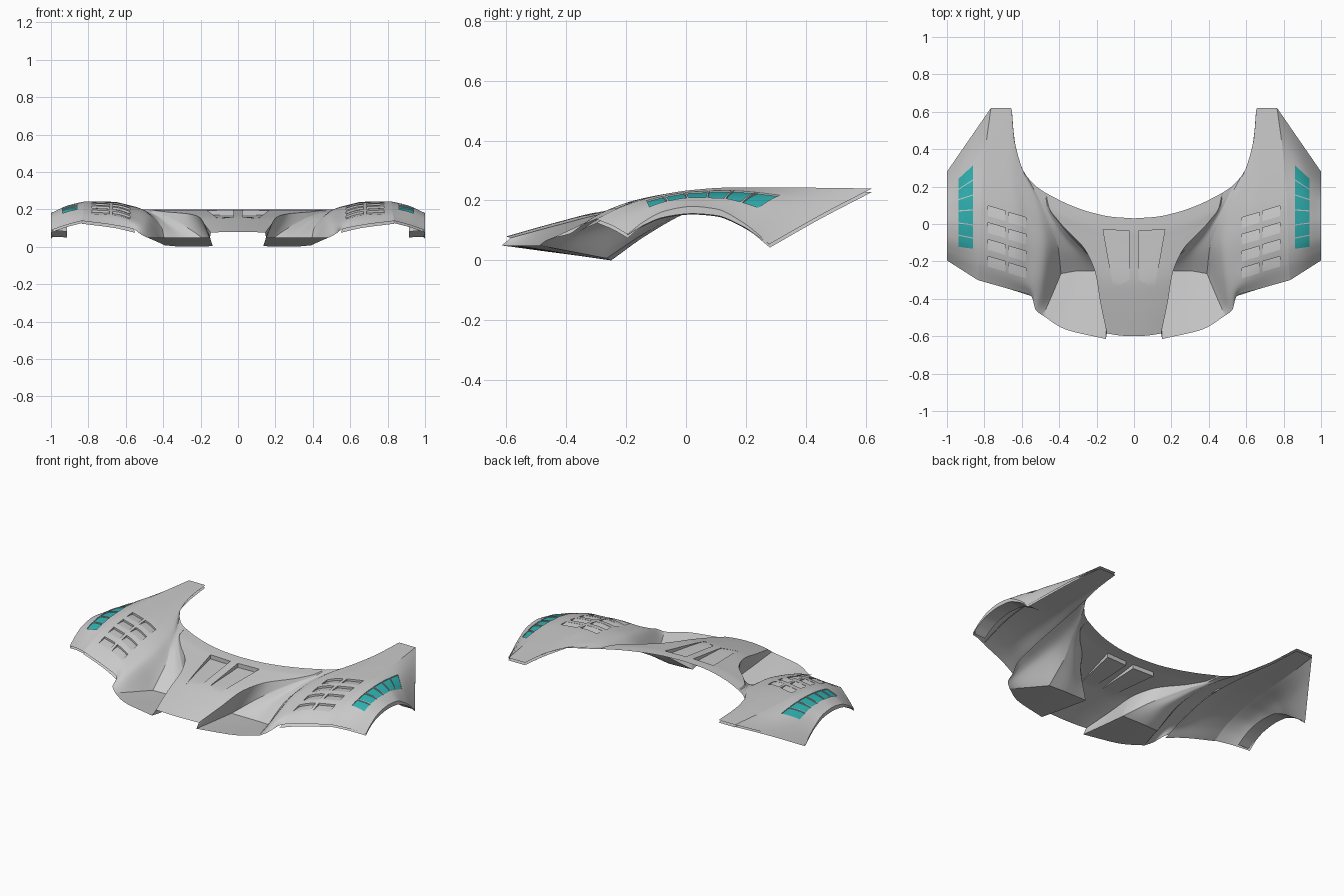
import bpy, bmesh, math
from mathutils import Vector

if "Cube" in bpy.data.objects:
    bpy.data.objects.remove(bpy.data.objects["Cube"])


def curve(pts, n, breaks=()):
    """Overshoot-free cubic through pts, n steps per span, with corners at breaks."""
    if breaks:
        b = breaks[0]
        rest = [k - b for k in breaks[1:]]
        return curve(pts[:b + 1], n)[:-1] + curve(pts[b:], n, rest)
    d = [b - a for a, b in zip(pts, pts[1:])]

    def tangent(i):
        if i == 0:
            return d[0]
        if i == len(d):
            return d[-1]
        return Vector([2 * p * q / (p + q) if p * q > 0 else 0
                       for p, q in zip(d[i - 1], d[i])])
    out = []
    for i in range(len(d)):
        m0, m1 = tangent(i), tangent(i + 1)
        for k in range(n):
            t = k / n
            out.append(pts[i] * (2*t**3 - 3*t*t + 1) + m0 * (t**3 - 2*t*t + t)
                       + pts[i + 1] * (3*t*t - 2*t**3) + m1 * (t**3 - t*t))
    return out + [pts[-1]]


def loft(columns, nu=8, nv=8, across=(), along={}):
    """Smooth patch; each column is a list of points running front to rear."""
    cols = [curve([Vector(p) for p in c], nu, along.get(i, ())) for i, c in enumerate(columns)]
    rows = [curve(list(r), nv, across) for r in zip(*cols)]
    bm = bmesh.new()
    vs = [[bm.verts.new(p) for p in r] for r in rows]
    for a, b in zip(vs, vs[1:]):
        for j in range(len(a) - 1):
            bm.faces.new((a[j], a[j + 1], b[j + 1], b[j]))
    return bm


def recess(bm, poly, depth, mat=0):
    """Cut a plan-view convex polygon (counter-clockwise) and sink it by depth(x, y)."""
    P = [Vector((x, y, 0)) for x, y in poly]
    lo = [min(p[k] for p in P) for k in (0, 1)]
    hi = [max(p[k] for p in P) for k in (0, 1)]

    def near():
        return [f for f in bm.faces if all(
            min(v.co[k] for v in f.verts) <= hi[k] and max(v.co[k] for v in f.verts) >= lo[k]
            for k in (0, 1))]
    sides = [(a, Vector((a.y - b.y, b.x - a.x, 0)).normalized())
             for a, b in zip(P, P[1:] + P[:1])]
    for co, no in sides:
        fs = near()
        geom = list({v for f in fs for v in f.verts}) + list({e for f in fs for e in f.edges}) + fs
        bmesh.ops.bisect_plane(bm, geom=geom, dist=1e-5, plane_co=co, plane_no=no)
    inside = [f for f in near() if all(
        (f.calc_center_median() - co).dot(no) > 0 for co, no in sides)]
    res = bmesh.ops.extrude_face_region(bm, geom=inside)['geom']
    bmesh.ops.delete(bm, geom=[f for f in inside if f.is_valid], context='FACES')
    for v in res:
        if isinstance(v, bmesh.types.BMVert):
            v.co.z -= depth(v.co.x, v.co.y)
        elif isinstance(v, bmesh.types.BMFace):
            v.material_index = mat


def finish(bm, name, mat=None):
    me = bpy.data.meshes.new(name)
    bm.to_mesh(me)
    bm.free()
    ob = bpy.data.objects.new(name, me)
    bpy.context.collection.objects.link(ob)
    if mat:
        me.materials.append(None)
        me.materials.append(mat)
    bpy.ops.object.select_all(action='DESELECT')
    ob.select_set(True)
    bpy.context.view_layer.objects.active = ob
    bpy.ops.object.shade_smooth_by_angle(angle=math.radians(30))
    m = ob.modifiers.new("mirror", 'MIRROR')
    m.merge_threshold = 0.0005
    return ob


def lower(column, d):
    return [(x, y, z - d) for x, y, z in column]


# Shared seams, front to rear
panel_edge = [(.145, -.585, .075), (.18, -.42, .12), (.205, -.27, .157), (.26, -.14, .175),
              (.39, 0, .187), (.455, .09, .196), (.47, .165, .2)]
crease = [(.835, -.3, .138), (.827, -.2, .185), (.825, -.1, .215), (.82, .02, .235),
          (.815, .15, .243), (.80, .35, .243), (.765, .62, .24)]

# Centre bonnet panel with two ramped air outlets
spine = [(-.6, .08), (-.44, .125), (-.3, .16), (-.2, .174), (-.1, .187), (-.03, .196), (.03, .2)]
cols = []
for s in (0, .25, .5, .75, 1):
    cols.append([(e[0] * s, y + (e[1] - y) * s**2, z + (e[2] - z) * s**2)
                 for (y, z), e in zip(spine, panel_edge)])
bonnet = loft(cols)
recess(bonnet, [(.025, -.30), (.11, -.34), (.165, -.03), (.025, -.037)],
       lambda x, y: .001 + max(0, y + .32) * .085)
finish(bonnet, "bonnet_panel")

# Fender with air scoop: wall, flat floor plate, outer wall, ridge, crown
scoop_in = [(.15, -.615, .05), (.142, -.43, .025), (.135, -.255, .003), (.26, -.15, .095),
            (.40, 0, .168), (.462, .092, .188), (.475, .168, .198)]
scoop_mid = [(.37, -.562, .05), (.31, -.4, .022), (.28, -.25, 0), (.335, -.13, .085),
             (.425, 0, .157), (.478, .1, .186), (.525, .203, .201)]
scoop_out = [(.487, -.49, .05), (.44, -.385, .03), (.39, -.265, .007), (.405, -.13, .095),
             (.455, .01, .166), (.497, .11, .191), (.57, .25, .21)]
ridge = [(.525, -.46, .07), (.505, -.36, .108), (.49, -.25, .14), (.482, -.12, .17),
         (.50, .02, .193), (.525, .13, .206), (.612, .325, .225)]
shoulder = [(.55, -.385, .09), (.565, -.32, .135), (.565, -.21, .168), (.565, -.08, .198),
            (.575, .06, .216), (.59, .18, .224), (.645, .48, .236)]
crown = [(.66, -.35, .115), (.65, -.28, .16), (.65, -.18, .197), (.645, -.05, .222),
         (.65, .1, .236), (.67, .28, .24), (.657, .62, .24)]
fender = loft([panel_edge, scoop_in, scoop_mid, scoop_out, ridge, shoulder, crown, crease],
              across=[1, 3], along={1: [2], 2: [2], 3: [2]})

# Slanted louvres in two columns
for x0, top in ((.578, .015), (.688, .05)):
    for k in range(4):
        y = top - .09 * k
        recess(fender, [(x0, y - .035), (x0 + .092, y - .008), (x0 + .092, y + .047), (x0, y + .02)],
               lambda x, y2, x0=x0, y=y: .001 + .2 * max(0, y2 - (y - .035 + .29 * (x - x0))))
finish(fender, "fender_with_scoop")

# Plain liner closing the louvres from below
finish(loft([lower(c, .015) for c in (shoulder, crown, crease)]), "fender_liner")

# Outer wheel arch panel with coloured vents
arch = [(1, -.195, .087), (1, -.14, .13), (1, -.07, .165), (1, .02, .18),
        (1, .1, .172), (1, .185, .13), (1, .28, .055)]
swell = [.004, .008, .012, .012, .014, .016, .004]
middle = [tuple((p + q) / 2 + (s if k == 2 else 0) for k, (p, q) in enumerate(zip(a, b)))
          for a, b, s in zip(crease, arch, swell)]
side = loft([crease, middle, arch])
teal = bpy.data.materials.new("teal")
teal.diffuse_color = (.03, .45, .45, 1)
teal.use_nodes = True
teal.node_tree.nodes["Principled BSDF"].inputs["Base Color"].default_value = teal.diffuse_color
inner = [-.135, -.075, -.005, .075, .155, .235, .315]
outer = [-.125, -.06, .005, .07, .13, .185, .245]
for i in range(6):
    g = .003
    recess(side, [(.862, inner[i] + g), (.938, outer[i] + g),
                  (.938, outer[i + 1] - g), (.862, inner[i + 1] - g)],
           lambda x, y: .005, mat=1)
finish(side, "wheel_arch_panel", teal)
finish(loft([lower(c, .012) for c in (crease, middle, arch)]), "wheel_arch_liner")

# Rim and inward lip under the wheel arch
drop = [.002, .012, .02, .024, .022, .014, .002]
rim = [(x, y, z - d) for (x, y, z), d in zip(arch, drop)]
lip = [(.915, y, z - .003) for x, y, z in rim]
finish(loft([arch, rim, lip], 8, 3, across=[1]), "wheel_arch_lip")
